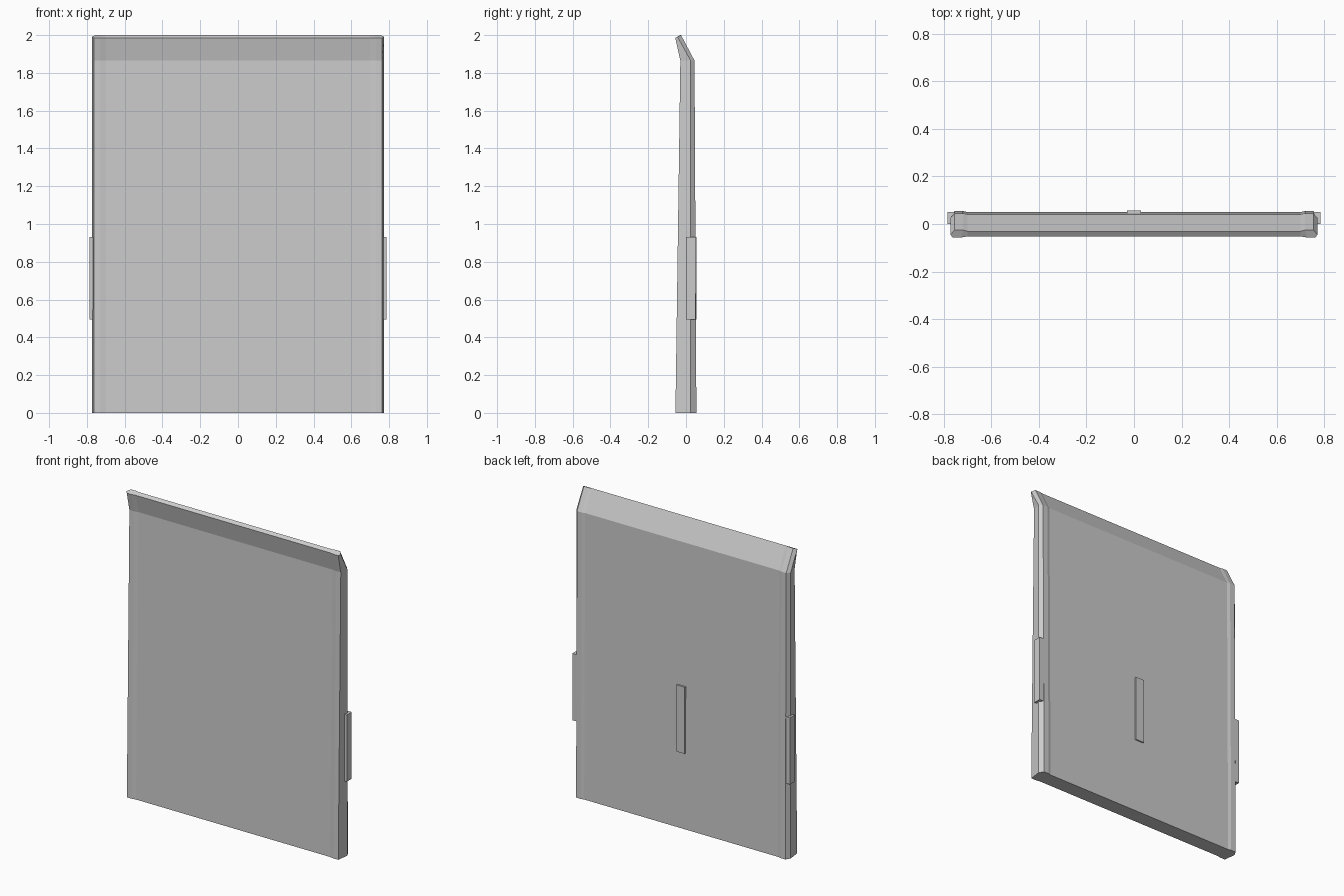
import bpy
import bmesh

cube = bpy.data.objects.get("Cube")
if cube:
    bpy.data.objects.remove(cube, do_unlink=True)

grey = bpy.data.materials.new("plain grey")
grey.use_nodes = True
colour = (0.6, 0.6, 0.6, 1)
grey.diffuse_color = colour
grey.node_tree.nodes["Principled BSDF"].inputs["Base Color"].default_value = colour


def finish(name, bm):
    bmesh.ops.recalc_face_normals(bm, faces=bm.faces)
    mesh = bpy.data.meshes.new(name)
    bm.to_mesh(mesh)
    bm.free()
    mesh.materials.append(grey)
    obj = bpy.data.objects.new(name, mesh)
    bpy.context.collection.objects.link(obj)
    return obj


def box(name, x, y, z):
    bm = bmesh.new()
    bmesh.ops.create_cube(bm, size=1)
    for v in bm.verts:
        for i, (low, high) in enumerate((x, y, z)):
            v.co[i] = high if v.co[i] > 0 else low
    return finish(name, bm)


# Panel cross-section, one half: (x, which depth line, inset of the thinner middle)
half = [(0.70, "front", 0.005), (0.73, "front", 0), (0.763, "front", 0),
        (0.773, "side", 0), (0.755, "back", 0), (0.72, "back", 0), (0.70, "back", -0.005)]
outline = half + [(-x, line, inset) for x, line, inset in reversed(half)]

# Levels of the panel: foot, bend and forward-leaning lip, each line as (y, z)
levels = [
    {"front": (-0.056, 0), "side": (0.025, 0), "back": (0.055, 0)},
    {"front": (-0.030, 1.865), "side": (0.025, 1.865), "back": (0.045, 1.865)},
    {"front": (-0.057, 1.985), "side": (-0.045, 1.991), "back": (-0.026, 2.0)},
]

# Panel
bm = bmesh.new()
rings = []
for level in levels:
    rings.append([bm.verts.new((x, level[line][0] + inset, level[line][1]))
                  for x, line, inset in outline])
count = len(outline)
for low, high in zip(rings, rings[1:]):
    for i in range(count):
        j = (i + 1) % count
        bm.faces.new((low[i], low[j], high[j], high[i]))
# Caps as strips between mirrored points
for ring in (rings[0], rings[-1]):
    bm.faces.new((ring[0], ring[6], ring[7], ring[13]))
    for s in (ring[:7], ring[7:]):
        bm.faces.new((s[0], s[1], s[5], s[6]))
        bm.faces.new((s[1], s[2], s[3], s[4], s[5]))
finish("panel", bm)

# Side grips and rear plate
grip_height = (0.495, 0.93)
box("left_grip", (0.75, 0.786), (0, 0.05), grip_height)
box("right_grip", (-0.786, -0.75), (0, 0.05), grip_height)
box("rear_plate", (-0.03, 0.03), (0.03, 0.056), grip_height)
